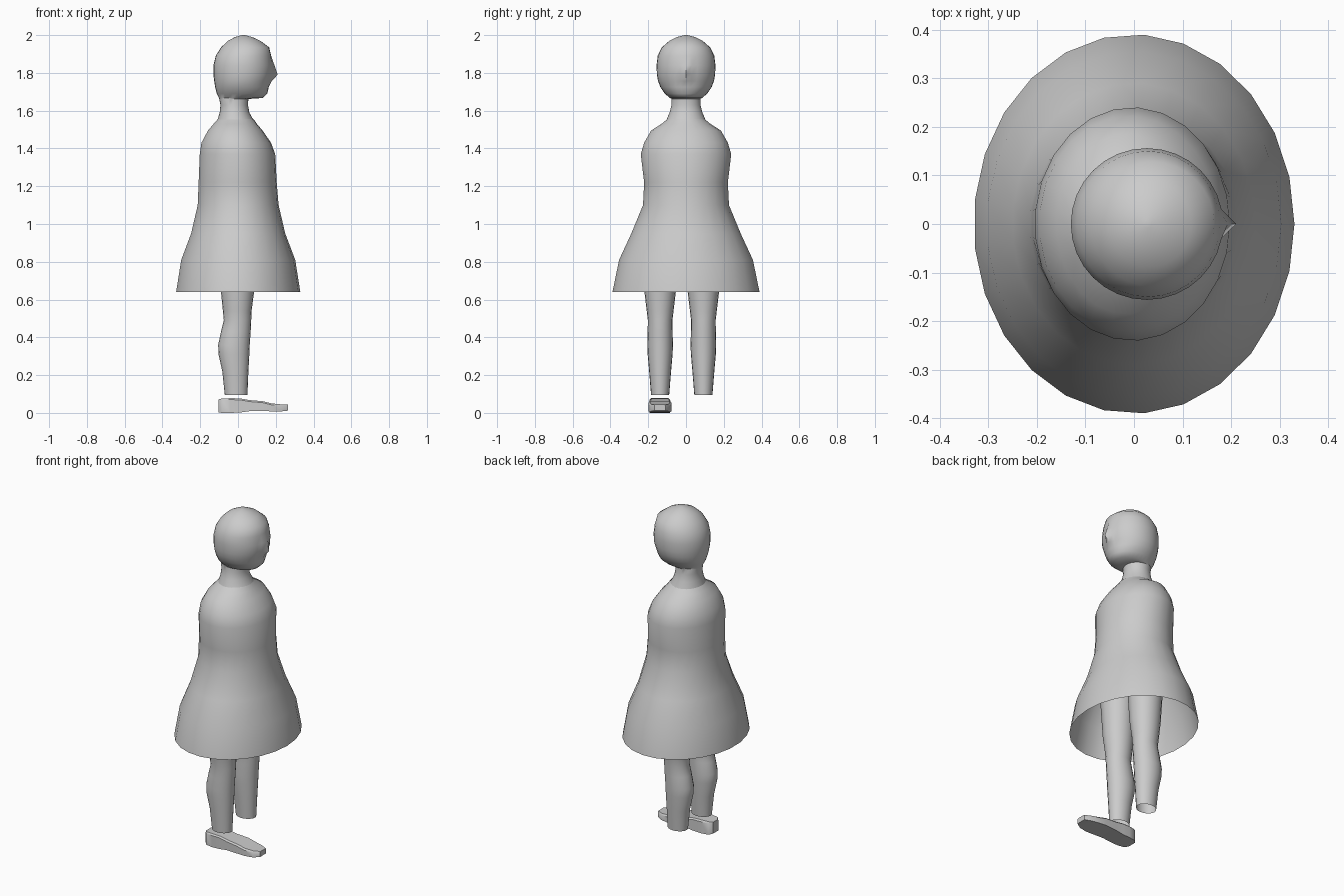
import bpy, bmesh, math


def finish(name, bm, angle=40):
    bmesh.ops.recalc_face_normals(bm, faces=bm.faces)
    mesh = bpy.data.meshes.new(name)
    bm.to_mesh(mesh)
    bm.free()
    ob = bpy.data.objects.new(name, mesh)
    bpy.context.collection.objects.link(ob)
    mesh.shade_smooth()
    mesh.set_sharp_from_angle(angle=math.radians(angle))
    return ob


def skin(bm, rings):
    for a, b in zip(rings, rings[1:]):
        n = len(a)
        for i in range(n):
            j = (i + 1) % n
            bm.faces.new((a[i], a[j], b[j], b[i]))


def loft(name, sections, sides, y0=0.0, cap_top=False, tips={}):
    """Stack oval rings: (z, back x, front x, half width); tips pull the front point out."""
    bm = bmesh.new()
    rings = []
    for z, xb, xf, w in sections:
        ring = []
        for i in range(sides):
            a = 2 * math.pi * i / sides
            x = (xb + xf) / 2 + (xf - xb) / 2 * math.cos(a)
            if i == 0:
                x = tips.get(z, x)
            ring.append(bm.verts.new((x, y0 + w * math.sin(a), z)))
        rings.append(ring)
    skin(bm, rings)
    if cap_top:
        bm.faces.new(rings[-1])
    return finish(name, bm)


# Flared dress, open at the hem
loft("dress", [
    (0.64, -0.33, 0.33, 0.39), (0.81, -0.303, 0.303, 0.355),
    (0.95, -0.25, 0.25, 0.29), (1.10, -0.215, 0.215, 0.228),
    (1.22, -0.21, 0.205, 0.222), (1.37, -0.204, 0.197, 0.24),
    (1.43, -0.195, 0.175, 0.222), (1.495, -0.16, 0.13, 0.185),
    (1.53, -0.13, 0.10, 0.13), (1.555, -0.108, 0.083, 0.10)], 25)

# Head and neck in one surface; the nose is the front point pulled forward
loft("head_and_neck", [
    (1.54, -0.112, 0.088, 0.108), (1.59, -0.097, 0.06, 0.087),
    (1.63, -0.093, 0.053, 0.077), (1.662, -0.099, 0.055, 0.076),
    (1.667, -0.101, 0.13, 0.085), (1.69, -0.112, 0.155, 0.112),
    (1.725, -0.121, 0.163, 0.136), (1.757, -0.126, 0.17, 0.148),
    (1.79, -0.13, 0.182, 0.154), (1.84, -0.13, 0.183, 0.156),
    (1.89, -0.118, 0.176, 0.15), (1.935, -0.09, 0.165, 0.128),
    (1.97, -0.053, 0.118, 0.088), (1.99, -0.015, 0.075, 0.047),
    (2.0, 0.02, 0.036, 0.008)], 32, cap_top=True,
    tips={1.757: 0.178, 1.79: 0.21, 1.84: 0.193})

# Legs, continuing up under the dress
leg = [(0.095, -0.07, 0.05, 0.048), (0.22, -0.083, 0.055, 0.058),
       (0.31, -0.103, 0.06, 0.066), (0.36, -0.105, 0.062, 0.068),
       (0.43, -0.09, 0.067, 0.066), (0.49, -0.075, 0.07, 0.065),
       (0.54, -0.08, 0.072, 0.071), (0.64, -0.09, 0.085, 0.083),
       (0.90, -0.105, 0.10, 0.10)]
for side, y in (("right", -0.137), ("left", 0.092)):
    loft(side + "_leg", leg, 20, y0=y)

# Single low shoe under the right leg: (x, half width, top z, sole z)
bm = bmesh.new()
rings = []
for x, w, top, sole in [
        (-0.102, 0.026, 0.072, 0.003), (-0.085, 0.046, 0.076, 0.0),
        (-0.04, 0.054, 0.078, 0.0), (0.01, 0.054, 0.077, 0.002),
        (0.06, 0.056, 0.068, 0.009), (0.13, 0.061, 0.062, 0.010),
        (0.18, 0.06, 0.05, 0.008), (0.23, 0.05, 0.045, 0.008),
        (0.265, 0.03, 0.044, 0.012)]:
    rings.append([bm.verts.new((x, -0.138 + s * w, z))
                  for s, z in ((-1, sole), (1, sole), (1, top - 0.008),
                               (0.85, top), (-0.85, top), (-1, top - 0.008))])
skin(bm, rings)
bm.faces.new(rings[0])
bm.faces.new(rings[-1])
finish("right_shoe", bm)
